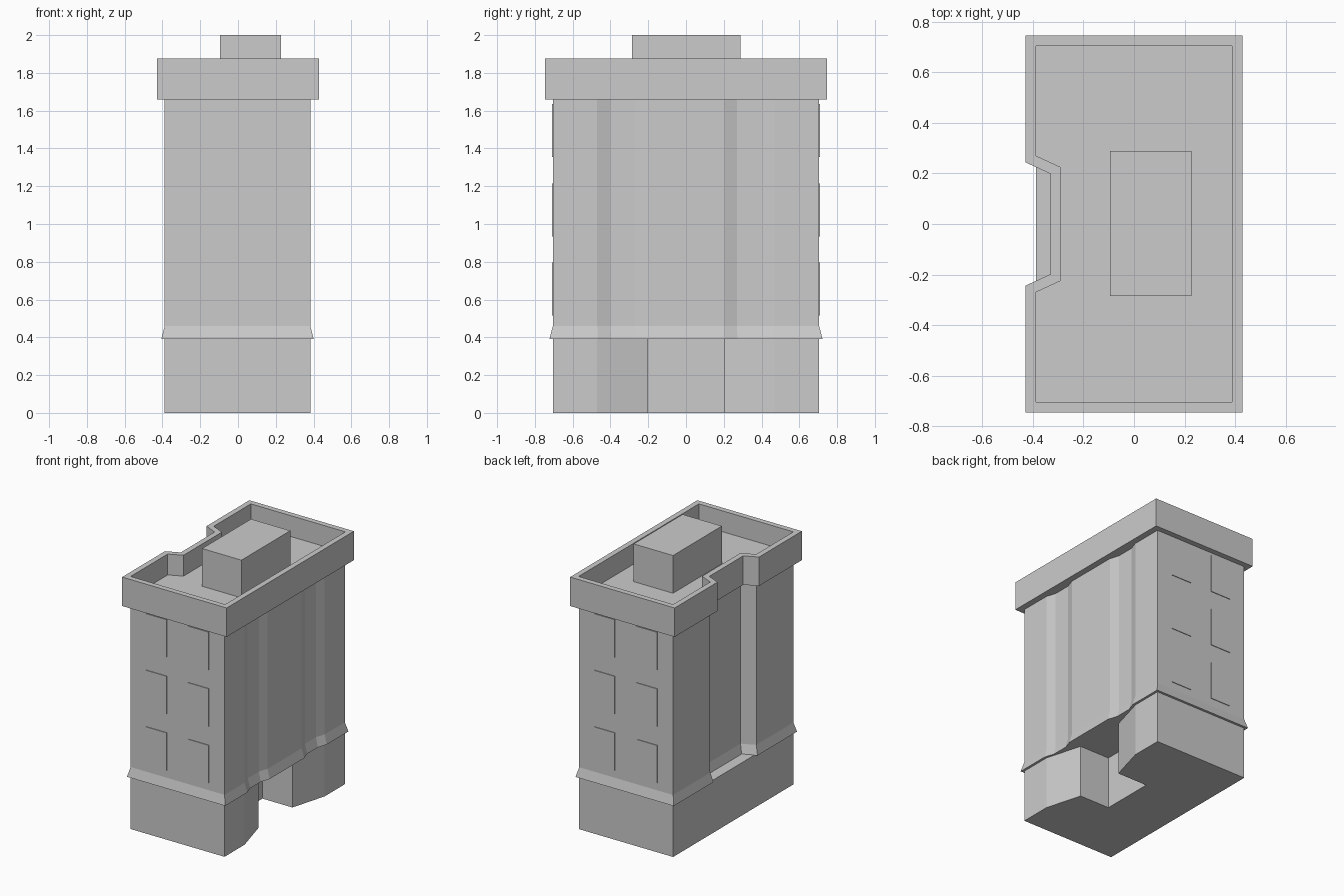
import bpy
from mathutils import Vector

if "Cube" in bpy.data.objects:
    bpy.data.objects.remove(bpy.data.objects["Cube"])


def offset(outline, d):
    """Mitred outward offset of a counter-clockwise outline."""
    pts = [Vector(p) for p in outline]
    result = []
    for i, p in enumerate(pts):
        a = (p - pts[i - 1]).normalized()
        b = (pts[(i + 1) % len(pts)] - p).normalized()
        na, nb = Vector((a.y, -a.x)), Vector((b.y, -b.x))
        result.append(p + (na + nb) * d / (1 + na.dot(nb)))
    return result


def stack(name, levels):
    """Skin a capped solid through (outline, z) levels."""
    n = len(levels[0][0])
    verts = [(p[0], p[1], z) for outline, z in levels for p in outline]
    faces = [list(range(n))[::-1], list(range(len(verts) - n, len(verts)))]
    for k in range(len(levels) - 1):
        for i in range(n):
            j = (i + 1) % n
            faces.append((k * n + i, k * n + j, (k + 1) * n + j, (k + 1) * n + i))
    mesh = bpy.data.meshes.new(name)
    mesh.from_pydata(verts, [], faces)
    ob = bpy.data.objects.new(name, mesh)
    bpy.context.collection.objects.link(ob)
    return ob


def rect(x0, x1, y0, y1):
    return [(x0, y0), (x1, y0), (x1, y1), (x0, y1)]


def mirrored(half):
    """Complete an outline half (y < 0) with its mirror image in y."""
    return half + [(x, -y) for x, y in reversed(half)]


X, Y = 0.388, 0.705
left_notch = [(-0.29, -0.225), (-X, -0.27), (-X, -Y)]

# ground floor with splayed, deep side entrance
base = mirrored([(-X, -Y), (0.383, -Y), (0.383, -0.47), (0.307, -0.2), (0.06, -0.2)])
stack("ground_floor", [(base, 0), (base, 0.39)])

# ledge exposed under the notch on the left
ledge = rect(-X, -0.25, -0.3, 0.3)
stack("notch_ledge", [(ledge, 0.37), (ledge, 0.392)])

# upper floors: notch on the left, shallow bays on the right, flared foot
body = mirrored(left_notch + [(0.383, -Y), (0.383, -0.47), (0.36, -0.4),
                              (0.36, -0.27), (0.383, -0.2)])
stack("upper_floors", [(offset(body, 0.018), 0.39), (body, 0.46), (body, 1.67)])

# parapet with sunken roof
roof = mirrored(left_notch + [(X, -Y)])
rim = offset(roof, 0.041)
stack("parapet", [(rim, 1.66), (rim, 1.875), (roof, 1.875), (roof, 1.72)])

# rooftop housing
housing = rect(-0.095, 0.228, -0.285, 0.288)
stack("roof_housing", [(housing, 1.71), (housing, 2.0)])

# windows on front and back
for side, y in (("front", -Y), ("back", Y)):
    for x in (-0.175, 0.172):
        for z in (0.515, 0.935, 1.355):
            pane = rect(x - 0.084, x + 0.084, y - 0.005, y + 0.005)
            stack(side + "_window", [(pane, z), (pane, z + 0.28)])
